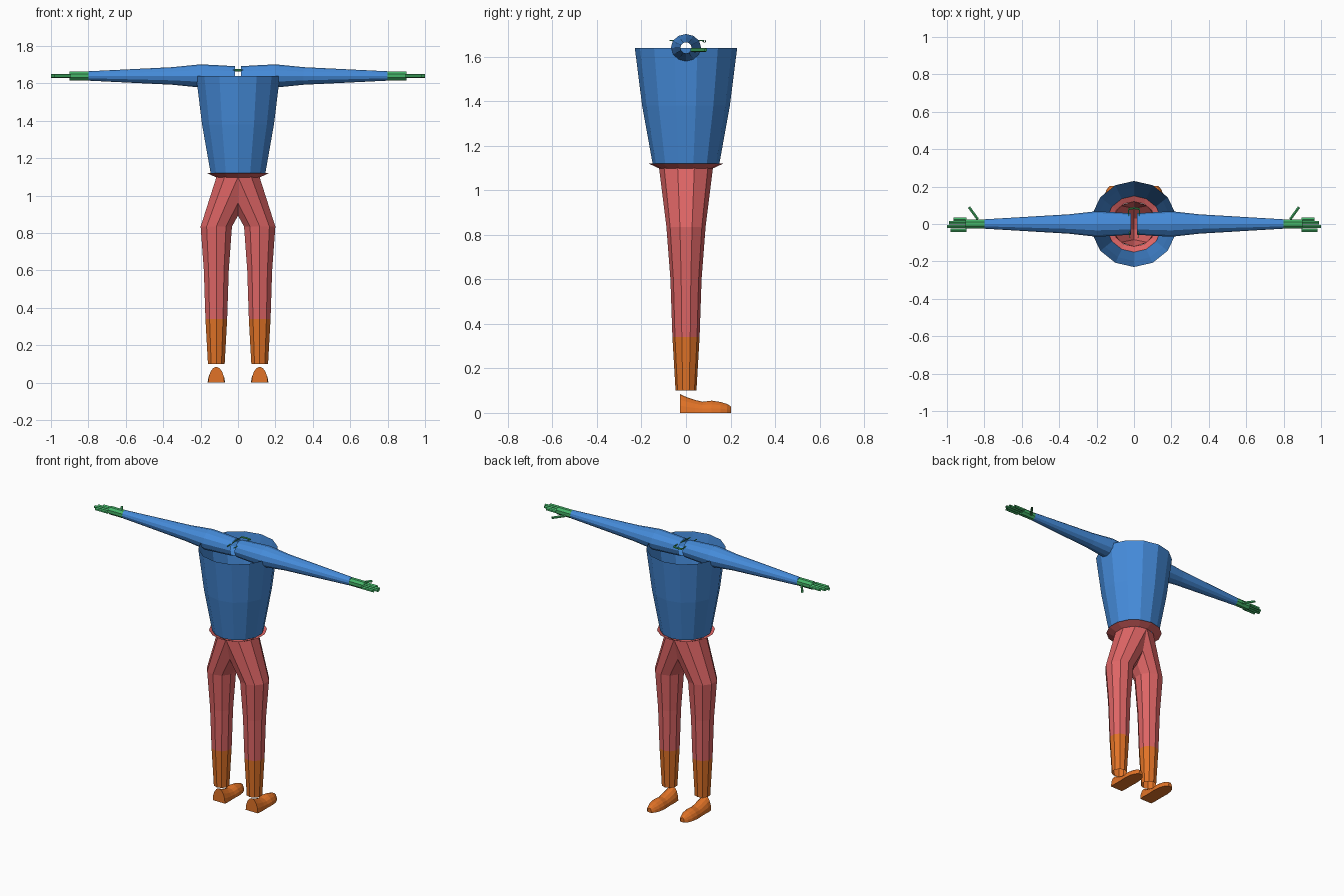
import bpy, bmesh, math
from mathutils import Vector

if "Cube" in bpy.data.objects:
    bpy.data.objects.remove(bpy.data.objects["Cube"])


def material(name, rgb):
    m = bpy.data.materials.new(name)
    m.diffuse_color = (*rgb, 1)
    m.use_nodes = True
    m.node_tree.nodes["Principled BSDF"].inputs["Base Color"].default_value = m.diffuse_color
    return m


BLUE = material("shirt blue", (0.06, 0.26, 0.70))
RED = material("trouser red", (0.73, 0.13, 0.13))
ORANGE = material("boot orange", (0.75, 0.17, 0.02))
GREEN = material("glove green", (0.06, 0.46, 0.14))


def loft(name, loops, mat, caps=False):
    """Skin a list of closed point loops; open-ended unless caps is set."""
    bm = bmesh.new()
    rings = [[bm.verts.new(p) for p in loop] for loop in loops]
    n = len(rings[0])
    for a, b in zip(rings, rings[1:]):
        for i in range(n):
            j = (i + 1) % n
            bm.faces.new((a[i], a[j], b[j], b[i]))
    if caps:
        bm.faces.new(rings[0])
        bm.faces.new(rings[-1])
    bmesh.ops.recalc_face_normals(bm, faces=bm.faces)
    me = bpy.data.meshes.new(name)
    bm.to_mesh(me)
    bm.free()
    me.materials.append(mat)
    ob = bpy.data.objects.new(name, me)
    bpy.context.collection.objects.link(ob)
    return ob


def upright(name, rings, mat, n):
    """Vertical tube from (centre x, z, radius) rings."""
    return loft(name, [[(cx + r * math.sin(2 * math.pi * i / n),
                         r * math.cos(2 * math.pi * i / n), z)
                        for i in range(n)] for cx, z, r in rings], mat)


def rod(name, a, b, ra, rb, mat, n):
    """Open straight tube between two points."""
    a, b = Vector(a), Vector(b)
    q = (b - a).to_track_quat('Z', 'Y')
    loops = []
    for p, r in ((a, ra), (b, rb)):
        loops.append([p + q @ Vector((r * math.cos(2 * math.pi * (i + .5) / n),
                                      r * math.sin(2 * math.pi * (i + .5) / n), 0))
                      for i in range(n)])
    return loft(name, loops, mat)


# Torso: open tapered barrel, and the flared waistband below it
upright("torso", [(0, 1.12, .15), (0, 1.38, .197), (0, 1.64, .23)], BLUE, 14)
upright("waistband", [(0, 1.098, .12), (0, 1.12, .168)], RED, 14)

ARM_Z = 1.64
for s, side in ((1, "right"), (-1, "left")):
    # Trouser leg and lower boot shaft
    upright(side + "_trouser_leg", [(0, 1.10, .121), (s * .116, .835, .088),
                                    (s * .116, .6, .070), (s * .116, .34, .061)], RED, 10)
    upright(side + "_boot_shaft", [(s * .116, .34, .061), (s * .116, .10, .047)], ORANGE, 10)

    # Shoe: arched sections along y (y, half width, height)
    sections = [(-.027, .043, .085), (0, .046, .072), (.04, .045, .058), (.075, .045, .050),
                (.115, .047, .055), (.155, .042, .049), (.185, .030, .040), (.203, .014, .028)]
    loft(side + "_shoe", [[(s * .116 + w * math.cos(math.pi * i / 8), y,
                            h * math.sin(math.pi * i / 8)) for i in range(9)]
                          for y, w, h in sections], ORANGE, caps=True)

    # Sleeve: tapered open tube along x
    n = 12
    arm = [(.015, .052), (.10, .057), (.20, .062), (.35, .047), (.80, .025)]
    loft(side + "_sleeve", [[(s * x, r * 1.1 * math.cos(2 * math.pi * i / n) if x < .5
                              else r * math.cos(2 * math.pi * i / n),
                              ARM_Z + r * math.sin(2 * math.pi * i / n))
                             for i in range(n)] for x, r in arm], BLUE)

    # Glove: palm tube, four fingers and a thumb
    rod(side + "_palm", (s * .8, 0, ARM_Z), (s * .9, 0, ARM_Z), .025, .025, GREEN, 8)
    for y, end in ((.025, .965), (.007, .99), (-.013, 1.0), (-.033, .98)):
        rod(side + "_finger", (s * .895, y, ARM_Z), (s * end, y, ARM_Z), .010, .010, GREEN, 6)
    rod(side + "_thumb", (s * .835, .025, 1.63), (s * .882, .09, 1.63), .008, .008, GREEN, 6)

    # Small thin frame at the neck opening
    rod(side + "_frame_temple", (s * .022, -.075, 1.672), (s * .03, .08, 1.672),
        .003, .003, GREEN, 4)
    rod(side + "_frame_front", (0, .085, 1.67), (s * .03, .08, 1.67), .006, .006, GREEN, 6)
